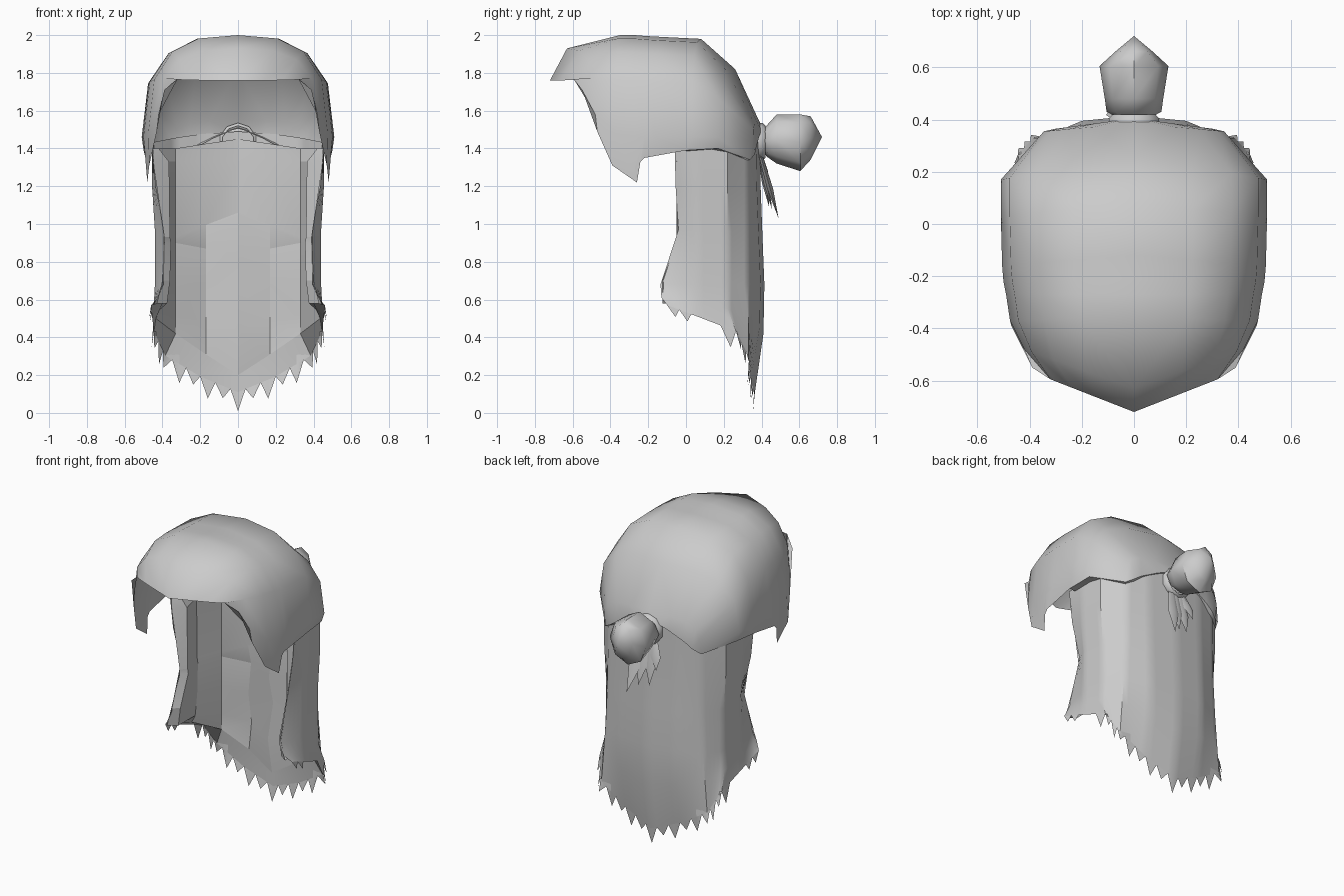
import bpy, bmesh, math
from mathutils import Vector

if "Cube" in bpy.data.objects:
    bpy.data.objects.remove(bpy.data.objects["Cube"])

hair = bpy.data.materials.new("hair_grey")
hair.diffuse_color = (0.6, 0.6, 0.6, 1)
hair.use_nodes = True
hair.node_tree.nodes["Principled BSDF"].inputs["Base Color"].default_value = hair.diffuse_color


def lerp_path(pts, n):
    """Resample a polyline evenly by index into n + 1 points."""
    out = []
    for i in range(n + 1):
        t = i / n * (len(pts) - 1)
        k = min(int(t), len(pts) - 2)
        out.append(Vector(pts[k]).lerp(Vector(pts[k + 1]), t - k))
    return out


def sheet(name, rows, mirror=True, wrap=False, flip=False, angle=50):
    """Skin a grid of rows, optionally mirrored in x or closed round."""
    bm = bmesh.new()
    grid = [[bm.verts.new(p) for p in r] for r in rows]
    for a, b in zip(grid, grid[1:]):
        n = len(a)
        for i in range(n if wrap else n - 1):
            j = (i + 1) % n
            q = [a[i], a[j], b[j], b[i]]
            bm.faces.new(q[::-1] if flip else q)
    if mirror:
        g = bmesh.ops.duplicate(bm, geom=bm.verts[:] + bm.edges[:] + bm.faces[:])["geom"]
        for v in [e for e in g if isinstance(e, bmesh.types.BMVert)]:
            v.co.x *= -1
        bmesh.ops.reverse_faces(bm, faces=[e for e in g if isinstance(e, bmesh.types.BMFace)])
    bmesh.ops.remove_doubles(bm, verts=bm.verts[:], dist=0.0005)
    me = bpy.data.meshes.new(name)
    bm.to_mesh(me)
    bm.free()
    me.materials.append(hair)
    ob = bpy.data.objects.new(name, me)
    bpy.context.collection.objects.link(ob)
    bpy.ops.object.select_all(action='DESELECT')
    ob.select_set(True)
    bpy.context.view_layer.objects.active = ob
    bpy.ops.object.shade_smooth_by_angle(angle=math.radians(angle))
    return ob


def arc(top, wide, rim, p=0.7):
    """Rounded half arch from the centre line to its widest point, then the rim."""
    pts = []
    for deg in (0, 18, 40, 65, 90):
        s = math.sin(math.radians(deg)) ** p
        c = max(math.cos(math.radians(deg)), 0) ** p
        pts.append(Vector((wide[0] * s, top[0] + (wide[1] - top[0]) * s,
                           wide[2] + (top[1] - wide[2]) * c)))
    return pts + [Vector(rim)]


# Swept cap of hair: arches from the front peak to the back rim
cap = [
    arc((-.72, 1.76), (.32, -.595, 1.768), (.39, -.55, 1.71)),
    arc((-.63, 1.93), (.42, -.48, 1.58), (.43, -.47, 1.49)),
    arc((-.35, 2.0), (.475, -.37, 1.48), (.47, -.39, 1.31)),
    arc((-.27, 2.0), (.49, -.27, 1.46), (.48, -.26, 1.22)),
    arc((-.21, 1.995), (.50, -.22, 1.46), (.485, -.27, 1.30)),
    arc((-.12, 1.99), (.505, -.16, 1.46), (.49, -.22, 1.35)),
    arc((.08, 1.98), (.51, .03, 1.46), (.50, 0, 1.39)),
    arc((.26, 1.82), (.51, .17, 1.46), (.49, .17, 1.40)),
    arc((.385, 1.55), (.345, .355, 1.44), (.35, .34, 1.34)),
    arc((.405, 1.51), (.30, .365, 1.37), (.35, .34, 1.34), 1.7),
]
sheet("hair_cap", cap)

# Tucked lip under the back and side rim of the cap
rim = cap[9][:5] + [cap[i][5] for i in (8, 7, 6)]
lip = [(x * .92, y - .035 * (y > .1), z - .004) for x, y, z in rim]
sheet("cap_lip", [rim, lip], flip=True)


def section(back_y, corner_x, side_x, front_x, front_y, back_z, front_z):
    """Half of a U-shaped hair section, back centre round to the front edge."""
    plan = [(0, back_y, 0), (.2, back_y - .02, .18), (corner_x, .33, .42), (side_x - .01, .22, .7),
            (side_x, .06, .87), (front_x, front_y, 1)]
    return [Vector((x, y, back_z + (front_z - back_z) * f)) for x, y, f in plan]


# Long hair: outer sheet, flaring towards the ragged end
outer = [section(*s) for s in (
    (.39, .33, .455, .455, -.06, 1.49, 1.41), (.395, .335, .455, .435, -.055, 1.20, 1.20),
    (.405, .34, .44, .39, -.04, .93, .97), (.415, .355, .44, .395, -.135, .68, .68),
    (.41, .37, .445, .425, -.13, .42, .61), (.365, .385, .455, .46, -.10, .11, .57))]
outer[-1][3].y = .265
N = 25
rows = [lerp_path(r, N) for r in outer]
sheet("long_hair_outer", rows, flip=True, angle=35)

# Ragged tips at the back and at the front edge, the sides staying even
edge = rows[-1]
tips = []
for i, p in enumerate(edge):
    drop = 0.0
    if i % 2 == 0 and (i <= 16 or i >= 22):
        drop = 0.10 if i % 4 == 0 else 0.065
        if i >= 22:
            drop = 0.05
    tips.append(p + Vector((.01 if drop and i > 9 else 0, .012 if drop and i > 9 else -.01 * (drop > 0), -drop)))
sheet("hair_tips", [edge, tips], flip=True)

# Long hair: faceted inner sheet (height at back centre, depth, side height, side x)
inner = []
for zc, y, zs, xs in ((1.45, .385, 1.40, .42), (1.33, .365, 1.33, .365), (1.06, .37, .93, .36),
                      (.84, .32, .90, .355), (.66, .365, .70, .36), (.44, .31, .52, .375), (.2, .355, .42, .40)):
    front = (-.05 if zs > .8 else -.125) + (.03 if zs < .5 else 0)
    zf = max(zs, .58)
    fx = .45 if zs > 1.1 else (.39 if zs > .8 else .40)
    inner.append([(0, y, zc), (.17, .36 - (y - .35) * .6, (zc + zs) / 2), (.33, .30, zs),
                  (xs + .035, .14, (zs + zf) / 2), (xs, front + .04, zf), (fx + .03 * (zs < .6), front, zf)])
inner.append(outer[-1])
sheet("long_hair_inner", inner, angle=12)


def rings(name, stations, sides, angle=50):
    """Round form along y from (y, centre z, x radius, z radius)."""
    turns = [2 * math.pi * k / sides for k in range(sides)]
    rr = [[(rx * math.sin(a), y, z + rz * math.cos(a)) for a in turns] for y, z, rx, rz in stations]
    return sheet(name, rr, mirror=False, wrap=True, angle=angle)


# Bun and its tie
rings("bun", [(.40, 1.44, .05, .05), (.43, 1.44, .105, .085), (.48, 1.45, .112, .13),
              (.605, 1.43, .132, .15), (.66, 1.455, .072, .115), (.72, 1.46, 0, 0)], 8)
rings("bun_tie", [(.37, 1.435, .085, .085), (.38, 1.435, .10, .10), (.405, 1.435, .10, .10),
                  (.42, 1.435, .085, .085)], 10)

# Loose strands below the bun: pointed leaves (top x, tip x, tip y, tip z)
for k, (x0, x1, y1, z1) in enumerate([(-.04, -.09, .44, 1.20), (-.025, -.04, .44, 1.09),
                                      (.01, .03, .455, 1.08), (.035, .09, .49, 1.03)]):
    top = Vector((x0, .39, 1.38))
    tip = Vector((x1, y1, z1))
    leaf = []
    for t, w in ((0, .025), (.55, .04), (1, 0)):
        c = top.lerp(tip, t)
        s = Vector((w, 0, 0))
        d = Vector((0, w * .4, 0))
        leaf.append([c - s, c + d, c + s, c - d])
    sheet("loose_strand_%d" % (k + 1), leaf, mirror=False, wrap=True)
